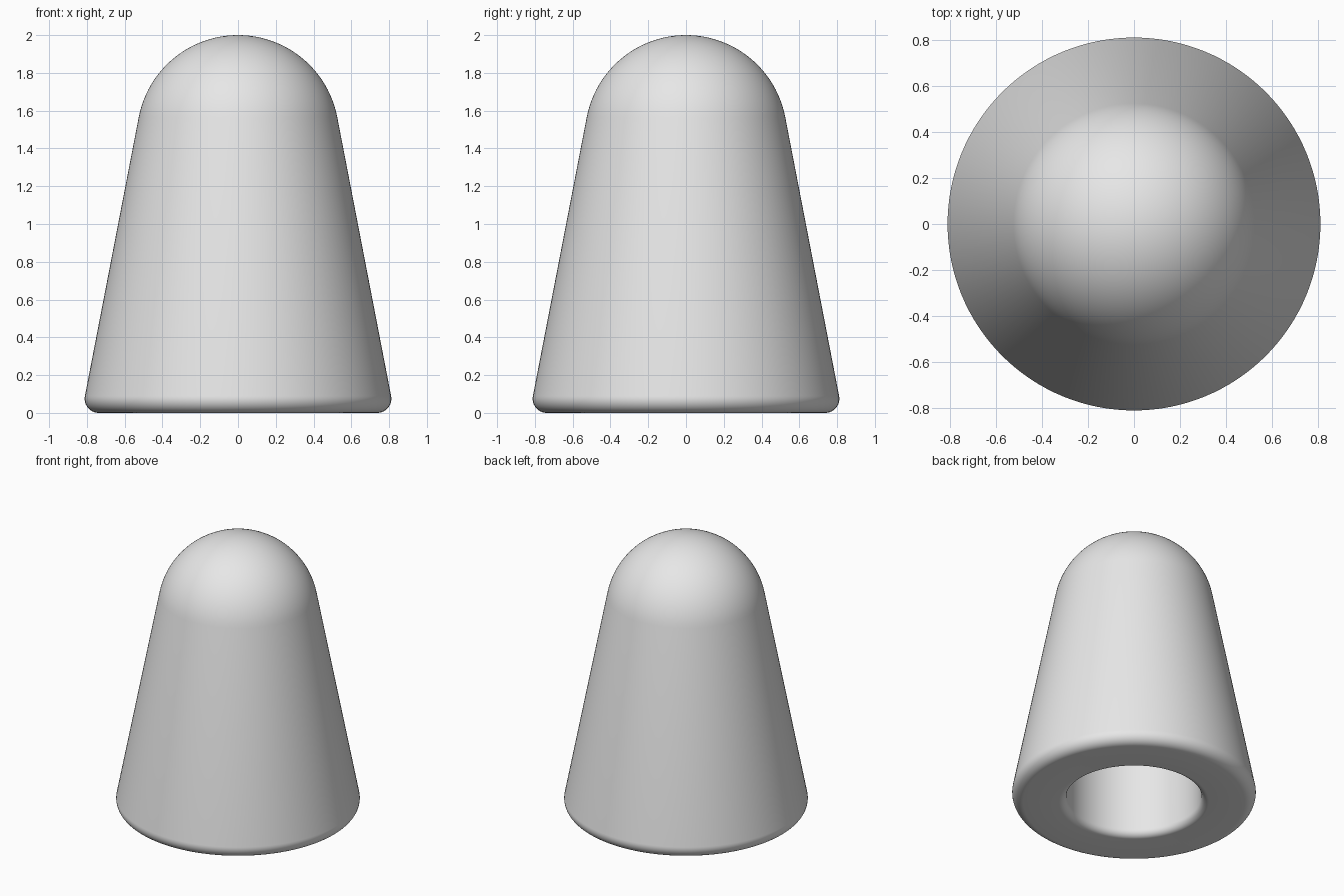
import bpy
import math
from mathutils import Vector

if "Cube" in bpy.data.objects:
    bpy.data.objects.remove(bpy.data.objects["Cube"])

STEPS = 128


def arc(cx, cz, r, a0, a1, n):
    """Profile points (radius, height) along a circular arc, angles in degrees."""
    return [(cx + r * math.cos(math.radians(a0 + (a1 - a0) * i / n)),
             cz + r * math.sin(math.radians(a0 + (a1 - a0) * i / n)))
            for i in range(n + 1)]


def lathe(name, profile, material):
    """Revolve a profile that starts and ends on the z axis."""
    verts = [Vector((0, 0, profile[0][1]))]
    rings = profile[1:-1]
    for r, z in rings:
        for s in range(STEPS):
            a = 2 * math.pi * s / STEPS
            verts.append(Vector((r * math.cos(a), r * math.sin(a), z)))
    verts.append(Vector((0, 0, profile[-1][1])))
    last = len(verts) - 1
    faces = []
    for s in range(STEPS):
        t = (s + 1) % STEPS
        faces.append((0, 1 + s, 1 + t))
        for k in range(len(rings) - 1):
            a, b = 1 + k * STEPS, 1 + (k + 1) * STEPS
            faces.append((a + t, a + s, b + s, b + t))
        top = 1 + (len(rings) - 1) * STEPS
        faces.append((top + s, last, top + t))
    mesh = bpy.data.meshes.new(name)
    mesh.from_pydata(verts, [], faces)
    mesh.materials.append(material)
    obj = bpy.data.objects.new(name, mesh)
    bpy.context.collection.objects.link(obj)
    # consistent outward normals
    import bmesh
    bm = bmesh.new()
    bm.from_mesh(mesh)
    bmesh.ops.recalc_face_normals(bm, faces=bm.faces)
    bm.to_mesh(mesh)
    bm.free()
    bpy.context.view_layer.objects.active = obj
    obj.select_set(True)
    bpy.ops.object.shade_smooth_by_angle(angle=math.radians(30))
    return obj


grey = bpy.data.materials.new("light grey")
grey.diffuse_color = (0.8, 0.8, 0.8, 1)
grey.use_nodes = True
grey.node_tree.nodes["Principled BSDF"].inputs["Base Color"].default_value = grey.diffuse_color

TAPER = 10.8          # wall lean in degrees
DOME = 0.535          # dome radius
FOOT = 0.075          # outer foot rounding
LIP = 0.05            # hole lip rounding
BORE, DEPTH = 0.45, 1.0

profile = [(0, DEPTH), (BORE, DEPTH)]                            # blind bore
profile += arc(BORE + LIP, LIP, LIP, 180, 270, 8)                # rounded lip
profile += arc(0.812 - FOOT, FOOT, FOOT, -90, TAPER, 12)         # rounded foot
profile += arc(0, 2 - DOME, DOME, TAPER, 90, 24)                 # wall and dome
profile[-1] = (0, 2)

lathe("tapered_body", profile, grey)
